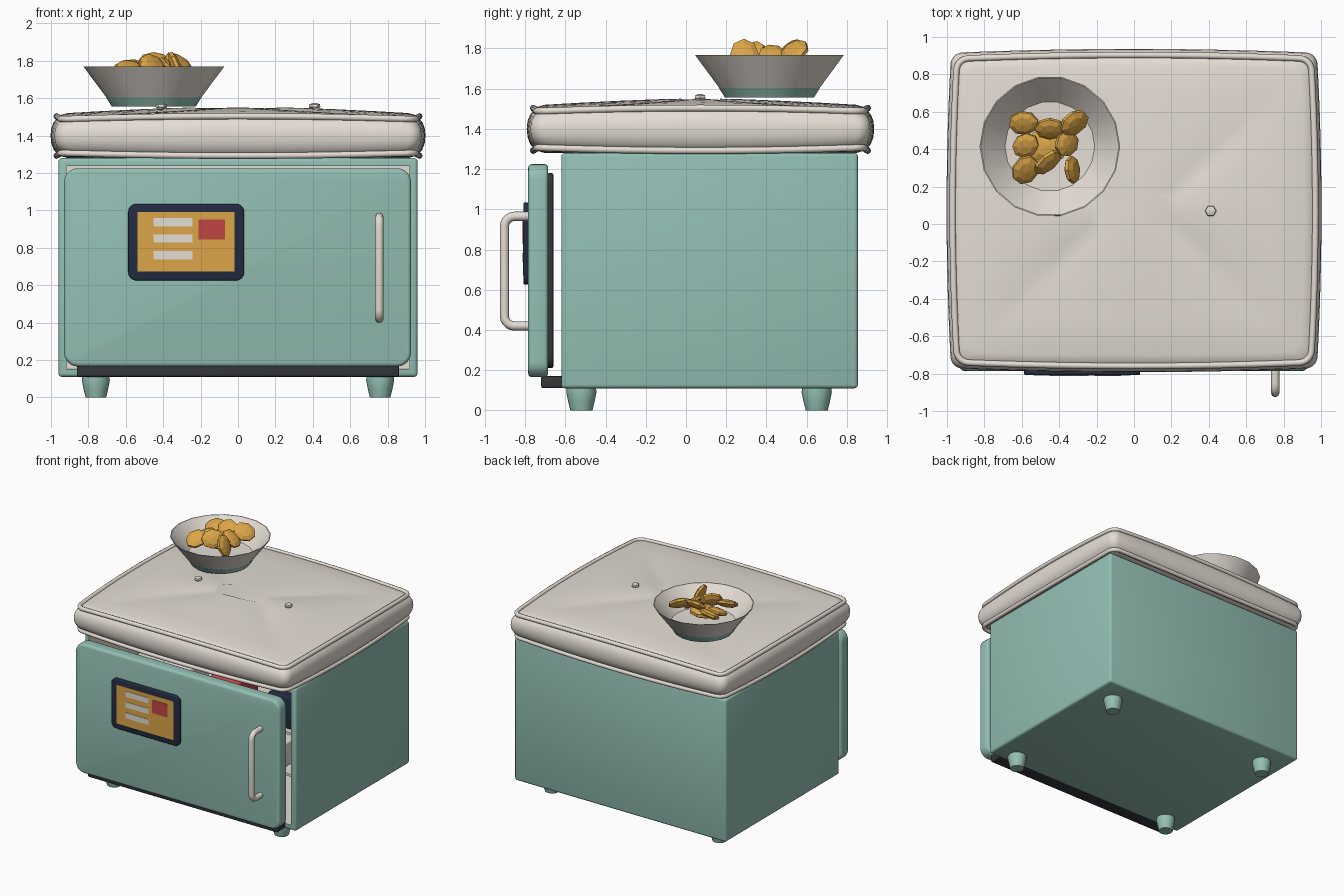
import bpy, bmesh, math
from mathutils import Matrix, Euler

if "Cube" in bpy.data.objects:
    bpy.data.objects.remove(bpy.data.objects["Cube"])


def material(name, r, g, b):
    m = bpy.data.materials.new(name)
    lin = [((c / 255 + 0.055) / 1.055) ** 2.4 for c in (r, g, b)]
    m.diffuse_color = (*lin, 1)
    m.use_nodes = True
    m.node_tree.nodes["Principled BSDF"].inputs["Base Color"].default_value = m.diffuse_color
    return m


TEAL = material("soft teal", 148, 192, 181)
CREAM = material("warm cream", 228, 221, 212)
NAVY = material("dark navy", 34, 44, 64)
CHARCOAL = material("charcoal", 52, 54, 59)
GOLD = material("golden", 220, 166, 72)
RED = material("red", 192, 70, 68)


def finish(name, bm, mats, smooth=35):
    bmesh.ops.recalc_face_normals(bm, faces=bm.faces[:])
    me = bpy.data.meshes.new(name)
    bm.to_mesh(me)
    bm.free()
    for m in mats:
        me.materials.append(m)
    if smooth:
        for p in me.polygons:
            p.use_smooth = True
        me.set_sharp_from_angle(angle=math.radians(smooth))
    ob = bpy.data.objects.new(name, me)
    bpy.context.collection.objects.link(ob)
    return ob


def box_mesh(lo, hi, corner=0, edge=0):
    """Box with rounded corners seen from the front, then softened edges."""
    bm = bmesh.new()
    bmesh.ops.create_cube(bm, size=1)
    for v in bm.verts:
        for i in range(3):
            v.co[i] = lo[i] if v.co[i] < 0 else hi[i]
    if corner:
        es = [e for e in bm.edges if abs(e.verts[0].co.y - e.verts[1].co.y) > 1e-5]
        bmesh.ops.bevel(bm, geom=es, offset=corner, segments=6, profile=0.5, affect='EDGES')
    if edge:
        es = [e for e in bm.edges
              if not corner or abs(e.verts[0].co.y - e.verts[1].co.y) < 1e-5]
        bmesh.ops.bevel(bm, geom=es, offset=edge, segments=3, profile=0.5, affect='EDGES')
    return bm


def box(name, lo, hi, mat, corner=0, edge=0):
    return finish(name, box_mesh(lo, hi, corner, edge), [mat])


def loft(name, rings, mat, smooth=35):
    """Skin closed rings of equal length, capping both ends."""
    bm = bmesh.new()
    vs = [[bm.verts.new(p) for p in ring] for ring in rings]
    n = len(rings[0])
    for a, b in zip(vs, vs[1:]):
        for i in range(n):
            j = (i + 1) % n
            bm.faces.new((a[i], a[j], b[j], b[i]))
    bm.faces.new(vs[0])
    bm.faces.new(vs[-1])
    return finish(name, bm, [mat], smooth)


def lathe(name, profile, cx, cy, sides, mat):
    rings = [[(cx + r * math.cos(2 * math.pi * i / sides),
               cy + r * math.sin(2 * math.pi * i / sides), z) for i in range(sides)]
             for r, z in profile]
    return loft(name, rings, mat)


def tube(name, pts, radius, mat, cyclic=False):
    cu = bpy.data.curves.new(name, 'CURVE')
    cu.dimensions = '3D'
    cu.bevel_depth = radius
    cu.bevel_resolution = 2
    cu.use_fill_caps = True
    sp = cu.splines.new('POLY')
    sp.points.add(len(pts) - 1)
    for p, co in zip(sp.points, pts):
        p.co = (*co, 1)
    sp.use_cyclic_u = cyclic
    sp.use_smooth = True
    cu.materials.append(mat)
    ob = bpy.data.objects.new(name, cu)
    bpy.context.collection.objects.link(ob)


# Cabinet: open-fronted shell with a cream lining
bm = box_mesh((-0.96, -0.62, 0.11), (0.96, 0.855, 1.28), edge=0.018)
bm.normal_update()
front = max((f for f in bm.faces if f.normal.y < -0.99), key=lambda f: f.calc_area())
bmesh.ops.inset_region(bm, faces=[front], thickness=0.035)
bmesh.ops.inset_region(bm, faces=[front], thickness=0.002, depth=-0.3)
for v in front.verts:
    v.co.y = 0.80
front.material_index = 1
for e in front.edges:
    for f in e.link_faces:
        f.material_index = 1
finish("cabinet", bm, [TEAL, CREAM])

# Shelves and stored packages
for i, z in enumerate((0.48, 0.82)):
    box(f"shelf_{i}", (-0.9, -0.5, z), (0.9, 0.79, z + 0.02), CREAM)
for i, (x, z, h, m) in enumerate(((0.2, 0.84, 0.26, RED), (-0.25, 0.84, 0.24, CREAM),
                                  (0.72, 0.84, 0.26, NAVY), (-0.6, 0.5, 0.22, GOLD),
                                  (0.1, 0.5, 0.24, TEAL), (0.6, 0.5, 0.2, CREAM))):
    box(f"package_{i}", (x - 0.13, -0.46, z), (x + 0.13, -0.2, z + h), m, edge=0.015)

# Door, seal, toe plate
box("door", (-0.93, -0.785, 0.165), (0.925, -0.685, 1.225), TEAL, 0.075, 0.02)
box("door_seal", (-0.87, -0.69, 0.21), (0.87, -0.66, 1.18), CHARCOAL, 0.06, 0.008)
box("toe_plate", (-0.86, -0.72, 0.112), (0.86, -0.61, 0.17), CHARCOAL, edge=0.008)

# Door screen with its painted blocks
box("screen_frame", (-0.587, -0.808, 0.625), (0.033, -0.78, 1.035), NAVY, 0.045, 0.008)
box("screen", (-0.537, -0.811, 0.672), (-0.018, -0.805, 0.99), GOLD)
for i, z in enumerate((0.738, 0.827, 0.914)):
    box(f"screen_line_{i}", (-0.453, -0.814, z), (-0.243, -0.808, z + 0.045), CREAM)
box("screen_block", (-0.21, -0.814, 0.845), (-0.07, -0.808, 0.952), RED)

# Door handle with rounded bends
path = [(0.755, -0.775, 0.42)]
for cz, a0 in ((0.47, -90), (0.915, 0)):
    for k in range(6):
        a = math.radians(a0 + 18 * k)
        path.append((0.755, -0.853 - 0.05 * math.cos(a), cz + 0.05 * math.sin(a)))
path.append((0.755, -0.775, 0.965))
tube("door_handle", path, 0.023, CREAM)

# Feet
for x in (-0.76, 0.76):
    for y in (-0.52, 0.65):
        lathe("foot", [(0.055, 0), (0.066, 0.045), (0.075, 0.09), (0.072, 0.12)],
              x, y, 12, TEAL)


def cushion_ring(inset, z):
    """Rounded, slightly bulging rectangle whose corners pinch towards mid height."""
    hx, hy, r, n = 0.97 - inset, 0.835 - inset, 0.06, 12
    pts = []
    for k, (sx, sy) in enumerate(((1, 1), (-1, 1), (-1, -1), (1, -1))):
        for i in range(6):
            a = math.radians(90 * k + 18 * i)
            pts.append((sx * (hx - r) + r * math.cos(a), sy * (hy - r) + r * math.sin(a)))
        nx, ny = ((-1, 1), (-1, -1), (1, -1), (1, 1))[k]
        a = math.radians(90 * (k + 1))
        ex, ey = nx * (hx - r) + r * math.cos(a), ny * (hy - r) + r * math.sin(a)
        px, py = pts[-1]
        pts += [(px + (ex - px) * i / n, py + (ey - py) * i / n) for i in range(1, n)]
    out = []
    for x, y in pts:
        u, v = (x / hx) ** 2, (y / hy) ** 2
        out.append((x * (1 + 0.025 * (1 - v)), 0.072 + y * (1 + 0.025 * (1 - u)),
                    1.395 + (z - 1.395) * (1 - 0.15 * u * v)))
    return out


# Cushion lid with piping and buttons
profile = [(0.7, 1.275), (0.08, 1.28), (0.045, 1.29), (0.025, 1.305), (0.008, 1.325),
           (-0.004, 1.36), (-0.008, 1.40), (-0.004, 1.44), (0.008, 1.47), (0.025, 1.492),
           (0.045, 1.51), (0.08, 1.52), (0.25, 1.53), (0.45, 1.54), (0.62, 1.547), (0.74, 1.55)]
loft("cushion", [cushion_ring(i, z) for i, z in profile], CREAM, 50)
tube("top_piping", cushion_ring(0.024, 1.503), 0.017, CREAM, True)
tube("bottom_piping", cushion_ring(0.024, 1.292), 0.017, CREAM, True)
for x in (-0.41, 0.41):
    lathe("button", [(0.018, 1.54), (0.031, 1.553), (0.028, 1.567), (0.012, 1.573)],
          x, 0.07, 6, CREAM)

# Bowl on a coloured base
BX, BY = -0.45, 0.415
lathe("bowl_base", [(0.225, 1.556), (0.255, 1.604)], BX, BY, 18, TEAL)
lathe("bowl", [(0.254, 1.604), (0.376, 1.768), (0.37, 1.768), (0.24, 1.625), (0.05, 1.615)],
      BX, BY, 18, CREAM)

# Chips: faceted flattened rounds (x, y, z, tilt x, tilt y, turn, radius)
chips = [(-0.59, 0.54, 1.765, 25, -15, 10, 0.085), (-0.32, 0.54, 1.785, 40, 20, 25, 0.09),
         (-0.58, 0.42, 1.74, 10, -20, 40, 0.08), (-0.58, 0.29, 1.755, 20, -25, 70, 0.09),
         (-0.46, 0.33, 1.77, 60, 0, 40, 0.09), (-0.33, 0.29, 1.765, 0, 68, 5, 0.09),
         (-0.36, 0.43, 1.76, 15, 40, 20, 0.085), (-0.45, 0.51, 1.795, 40, 0, 0, 0.085),
         (-0.46, 0.42, 1.71, 0, 0, 0, 0.12)]
for i, (x, y, z, rx, ry, rz, r) in enumerate(chips):
    bm = bmesh.new()
    rot = Euler([math.radians(a) for a in (rx, ry, rz)]).to_matrix().to_4x4()
    mat = Matrix.Translation((x, y, z)) @ rot @ Matrix.Diagonal((r, r * 0.85, r * 0.33, 1))
    bmesh.ops.create_uvsphere(bm, u_segments=8, v_segments=5, radius=1, matrix=mat)
    finish(f"chip_{i}", bm, [GOLD], 0)
